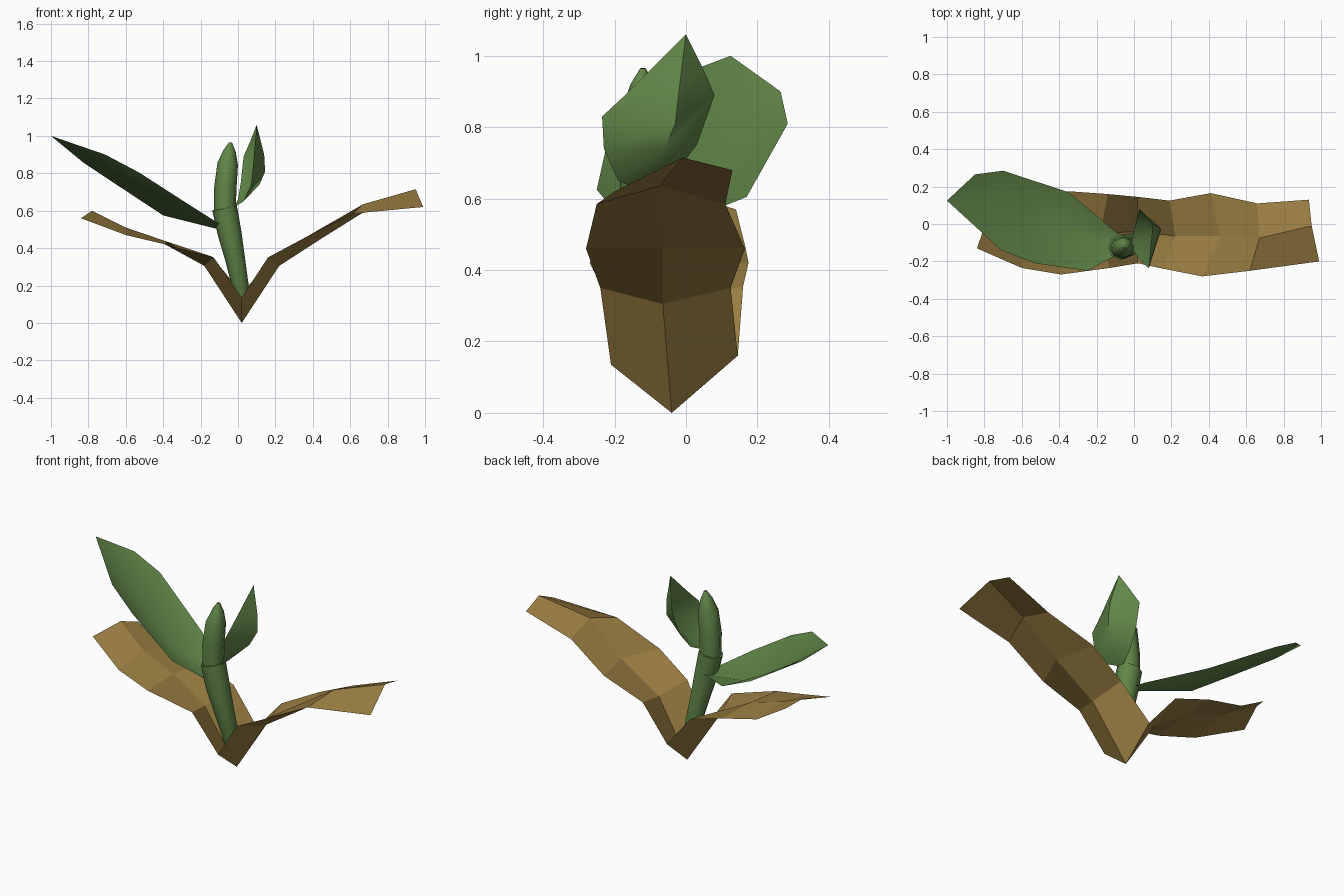
import bpy, math
from mathutils import Vector

if "Cube" in bpy.data.objects:
    bpy.data.objects.remove(bpy.data.objects["Cube"])


def material(name, rgb):
    m = bpy.data.materials.new(name)
    m.diffuse_color = (*rgb, 1)
    m.use_nodes = True
    m.node_tree.nodes["Principled BSDF"].inputs["Base Color"].default_value = m.diffuse_color
    return m


BROWN = material("dry_brown", (0.33, 0.21, 0.055))
GREEN = material("leaf_green", (0.12, 0.24, 0.065))


def add_mesh(name, verts, faces, mat, angle=None):
    me = bpy.data.meshes.new(name)
    me.from_pydata(verts, [], faces)
    me.materials.append(mat)
    ob = bpy.data.objects.new(name, me)
    bpy.context.collection.objects.link(ob)
    if angle:
        bpy.ops.object.select_all(action='DESELECT')
        ob.select_set(True)
        bpy.context.view_layer.objects.active = ob
        bpy.ops.object.shade_smooth_by_angle(angle=math.radians(angle))
    return ob


def leaf(name, rows, mat, flip=False, angle=None, base=None, tip=None):
    """Folded blade: each row is front edge, midrib, back edge; optional pointed ends."""
    verts = [p for row in rows for p in row]
    faces = []
    for r in range(len(rows) - 1):
        for c in range(2):
            a = r * 3 + c
            faces.append((a, a + 3, a + 4, a + 1))
    if base:
        verts.append(base)
        n = len(verts) - 1
        faces += [(n, 0, 1), (n, 1, 2)]
    if tip:
        k = (len(rows) - 1) * 3
        verts.append(tip)
        n = len(verts) - 1
        faces += [(k, n, k + 1), (k + 1, n, k + 2)]
    if flip:
        faces = [f[::-1] for f in faces]
    return add_mesh(name, verts, faces, mat, angle)


def stem(name, rings, sides=8):
    """Tube through (x, y, z, radius) rings, capped at both ends."""
    verts, faces = [], []
    pts = [Vector(r[:3]) for r in rings]
    for i, p in enumerate(pts):
        d = (pts[min(i + 1, len(pts) - 1)] - pts[max(i - 1, 0)]).normalized()
        u = Vector((0, 1, 0)).cross(d).normalized()
        v = d.cross(u)
        for k in range(sides):
            a = 2 * math.pi * k / sides
            verts.append(p + rings[i][3] * (u * math.cos(a) + v * math.sin(a)))
    for i in range(len(pts) - 1):
        for k in range(sides):
            j = (k + 1) % sides
            faces.append((i * sides + k, i * sides + j,
                          (i + 1) * sides + j, (i + 1) * sides + k))
    faces.append(tuple(range(sides))[::-1])
    faces.append(tuple(range(len(verts) - sides, len(verts))))
    return add_mesh(name, verts, faces, GREEN, 50)


# Dry outer leaves, meeting in a V at the ground
root = [(0.02, -0.21, 0.135), (0.02, -0.04, 0.0), (0.02, 0.145, 0.16)]
leaf("dry_leaf_right", [
    root,
    [(0.16, -0.24, 0.35), (0.22, -0.065, 0.305), (0.19, 0.125, 0.35)],
    [(0.365, -0.28, 0.46), (0.46, -0.065, 0.46), (0.41, 0.165, 0.46)],
    [(0.62, -0.25, 0.585), (0.67, -0.075, 0.635), (0.66, 0.11, 0.585)],
    [(0.99, -0.20, 0.62), (0.95, -0.01, 0.715), (0.935, 0.13, 0.68)],
], BROWN)
leaf("dry_leaf_left", [
    root,
    [(-0.13, -0.235, 0.35), (-0.18, -0.05, 0.305), (-0.14, 0.16, 0.355)],
    [(-0.39, -0.27, 0.42), (-0.38, -0.05, 0.435), (-0.35, 0.175, 0.42)],
    [(-0.60, -0.235, 0.47), (-0.60, -0.02, 0.51), (-0.57, 0.165, 0.47)],
    [(-0.84, -0.13, 0.56), (-0.78, 0.04, 0.60), (-0.74, 0.14, 0.57)],
], BROWN, flip=True)

# Stem in two joints, the upper one ending in a closed bud
stem("lower_stem", [(0.022, -0.07, 0.09, 0.03), (0.012, -0.085, 0.2, 0.045),
                    (-0.015, -0.105, 0.34, 0.053), (-0.045, -0.12, 0.48, 0.064),
                    (-0.072, -0.125, 0.615, 0.067)])
stem("upper_bud", [(-0.07, -0.125, 0.60, 0.058), (-0.068, -0.128, 0.72, 0.06),
                   (-0.055, -0.125, 0.85, 0.055), (-0.045, -0.122, 0.92, 0.033),
                   (-0.04, -0.12, 0.965, 0.008)])

# Wide green leaf reaching left
leaf("wide_green_leaf", [
    [(-0.10, -0.17, 0.53), (-0.10, -0.10, 0.50), (-0.10, -0.04, 0.52)],
    [(-0.25, -0.25, 0.625), (-0.40, -0.02, 0.575), (-0.35, 0.17, 0.605)],
    [(-0.53, -0.21, 0.805), (-0.62, 0.05, 0.72), (-0.70, 0.285, 0.81)],
    [(-0.71, -0.14, 0.90), (-0.83, 0.12, 0.86), (-0.85, 0.265, 0.90)],
], GREEN, flip=True, angle=40, base=(-0.02, -0.10, 0.48), tip=(-1.0, 0.125, 1.0))

# Small cupped leaf standing upright on the right
leaf("upright_green_leaf", [
    [(0.03, -0.19, 0.65), (0.05, -0.10, 0.675), (0.00, -0.04, 0.66)],
    [(0.07, -0.23, 0.74), (0.115, -0.06, 0.74), (0.015, 0.03, 0.75)],
    [(0.08, -0.235, 0.83), (0.145, -0.03, 0.81), (0.03, 0.08, 0.89)],
    [(0.085, -0.165, 0.895), (0.14, -0.02, 0.90), (0.065, 0.045, 0.97)],
], GREEN, angle=45, base=(-0.02, -0.12, 0.62), tip=(0.10, 0.0, 1.06))
